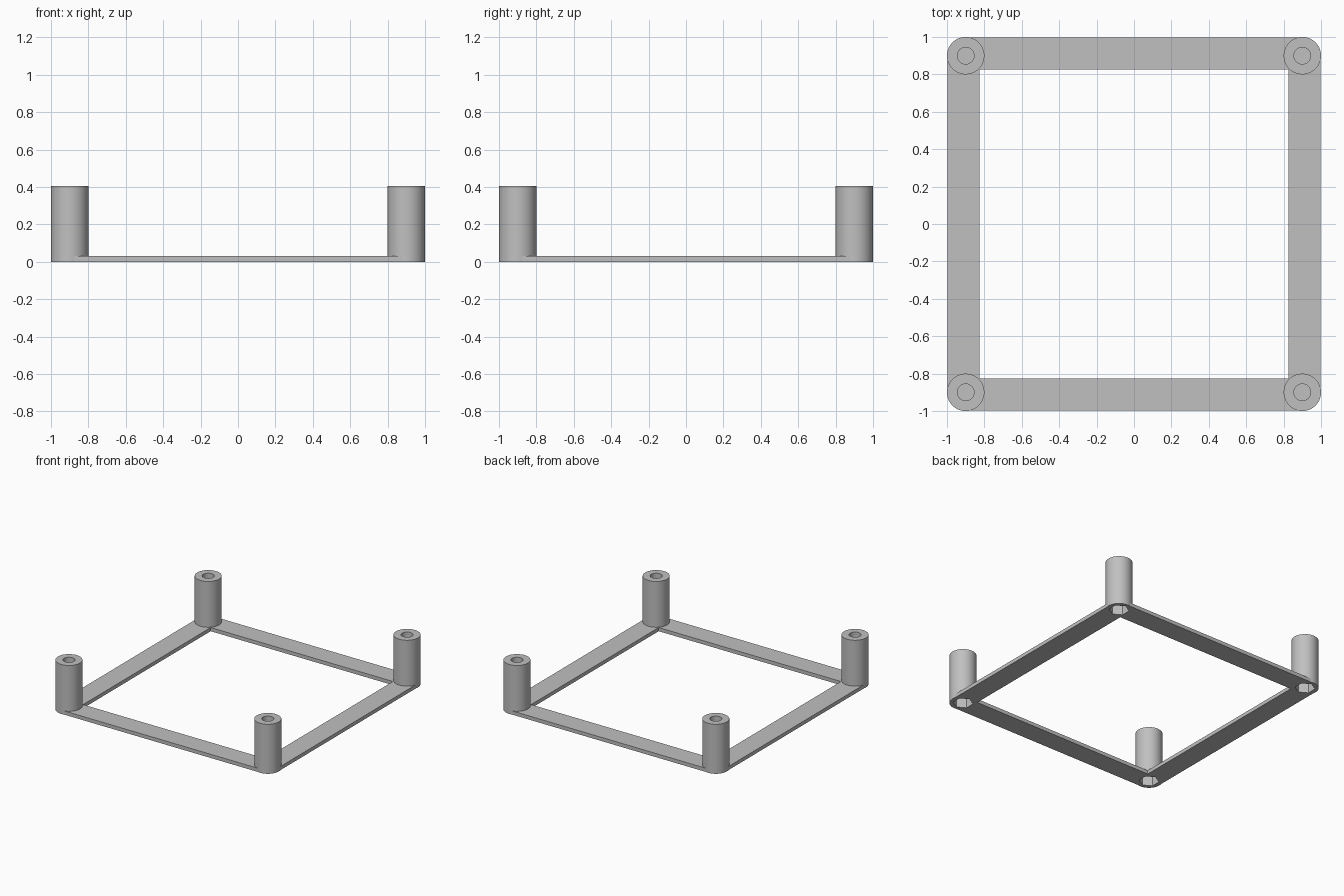
import bpy
import math

POST_AT = 0.9        # post centre distance from the middle
POST_R = 0.1
POST_H = 0.405
BAR_IN, BAR_OUT, BAR_H = 0.825, 0.997, 0.03
HOLE_R, HOLE_FLOOR = 0.045, 0.11
NUT_R, NUT_DEPTH = 0.075, 0.1

cube = bpy.data.objects.get("Cube")
if cube:
    bpy.data.objects.remove(cube, do_unlink=True)

grey = bpy.data.materials.new("plain grey")
grey.use_nodes = True
colour = (0.53, 0.53, 0.53, 1)
grey.diffuse_color = colour
grey.node_tree.nodes["Principled BSDF"].inputs["Base Color"].default_value = colour


def prism(name, x, y, z0, z1, radius, sides, turn=0):
    bpy.ops.mesh.primitive_cylinder_add(
        vertices=sides, radius=radius, depth=z1 - z0,
        location=(x, y, (z0 + z1) / 2), rotation=(0, 0, turn))
    ob = bpy.context.object
    ob.name = name
    ob.data.materials.append(grey)
    return ob


def box(name, centre, size):
    bpy.ops.mesh.primitive_cube_add(size=1, location=centre)
    ob = bpy.context.object
    ob.name = name
    ob.scale = size
    bpy.ops.object.transform_apply(location=False, rotation=False, scale=True)
    ob.data.materials.append(grey)
    return ob


def cut(ob, cutter):
    mod = ob.modifiers.new("cut", "BOOLEAN")
    mod.operation = "DIFFERENCE"
    mod.solver = "EXACT"
    mod.object = cutter
    bpy.context.view_layer.objects.active = ob
    bpy.ops.object.modifier_apply(modifier=mod.name)
    bpy.data.objects.remove(cutter, do_unlink=True)


def select_only(ob):
    bpy.ops.object.select_all(action="DESELECT")
    ob.select_set(True)
    bpy.context.view_layer.objects.active = ob


# Corner posts with a screw hole above and a hexagonal nut pocket below
for ys, depth_name in ((-1, "front"), (1, "back")):
    for xs, side_name in ((-1, "right"), (1, "left")):
        x, y = xs * POST_AT, ys * POST_AT
        post = prism(f"{depth_name}_{side_name}_post", x, y, 0, POST_H, POST_R, 64)
        cut(post, prism("hole_cutter", x, y, HOLE_FLOOR, POST_H + 0.1, HOLE_R, 32))
        cut(post, prism("nut_cutter", x, y, -0.1, NUT_DEPTH, NUT_R, 6))
        select_only(post)
        bpy.ops.object.shade_smooth_by_angle(angle=math.radians(30))

# Flat bars joining the posts, trimmed to the round post walls
mid, width = (BAR_IN + BAR_OUT) / 2, BAR_OUT - BAR_IN
for name, dx, dy in (("front_bar", 0, -1), ("back_bar", 0, 1),
                     ("right_bar", -1, 0), ("left_bar", 1, 0)):
    size = (width, 2 * POST_AT, BAR_H) if dx else (2 * POST_AT, width, BAR_H)
    bar = box(name, (dx * mid, dy * mid, BAR_H / 2), size)
    for end in (-1, 1):
        x = POST_AT * (dx or end)
        y = POST_AT * (dy or end)
        cut(bar, prism("end_cutter", x, y, -0.1, 0.2, POST_R, 64))
